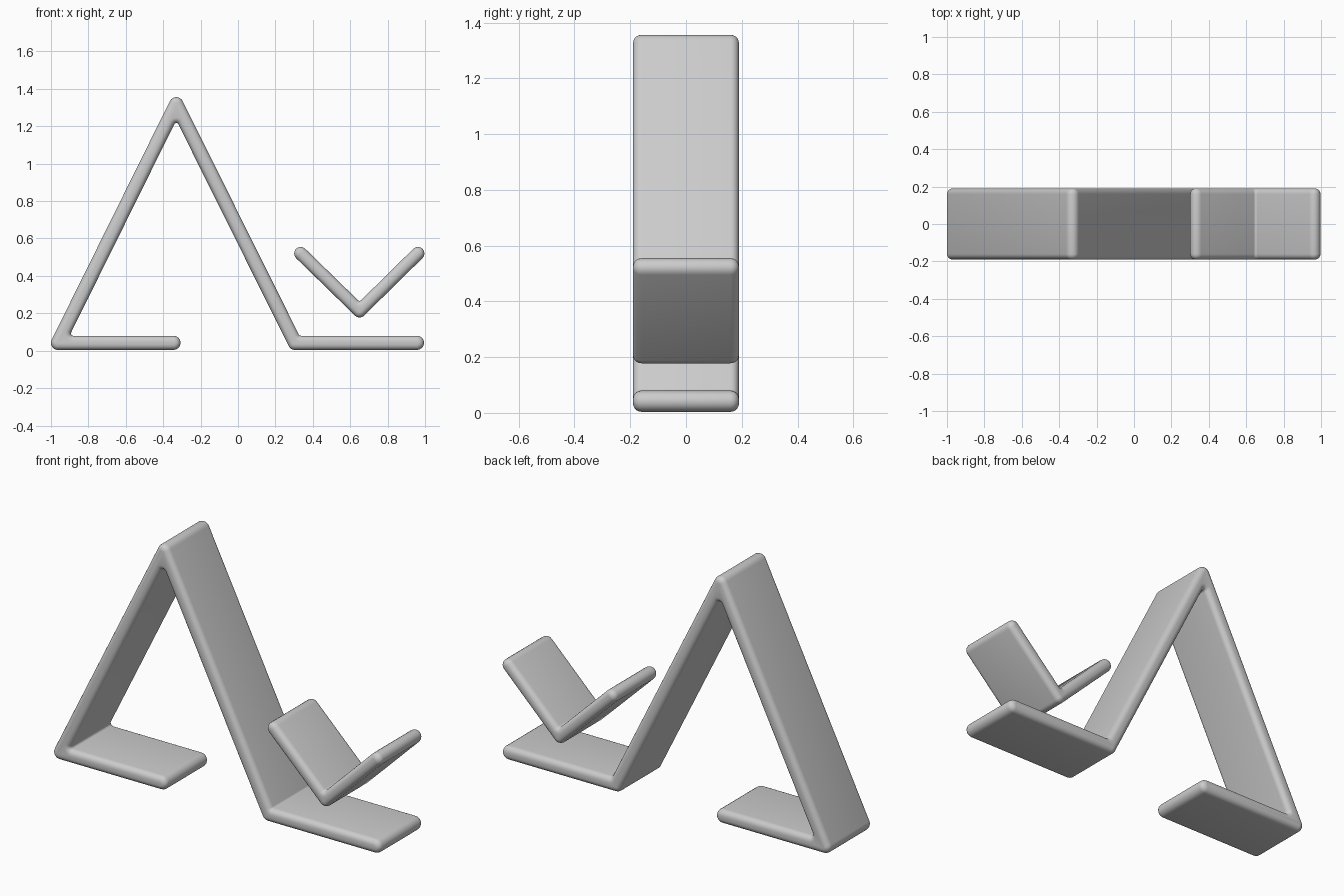
import bpy
import bmesh
import math
from mathutils import Vector, Matrix

if "Cube" in bpy.data.objects:
    bpy.data.objects.remove(bpy.data.objects["Cube"], do_unlink=True)

HALF_WIDTH = 0.19     # half depth of the strips along y
RIM = 0.03            # rounding of the long side edges
FILLET = 0.012        # inner bend radius
STEPS = 8

grey = bpy.data.materials.new("light_grey")
grey.use_nodes = True
colour = (0.6, 0.6, 0.6, 1)
grey.diffuse_color = colour
grey.node_tree.nodes["Principled BSDF"].inputs["Base Color"].default_value = colour


def outline(path, full, half):
    """Rounded outline at distance half around a bent centre line."""
    loop = [Vector(p) for p in path + path[-2:0:-1]]
    points = []
    for i, p in enumerate(loop):
        d0 = (p - loop[i - 1]).normalized()
        d1 = (loop[(i + 1) % len(loop)] - p).normalized()
        turn = math.atan2(d0.x * d1.y - d0.y * d1.x, d0.dot(d1))
        if d0.dot(d1) < -0.999:
            turn = -math.pi
        normal = Vector((-d0.y, d0.x))
        centre, radius = p, half
        if turn > 0:
            middle = Matrix.Rotation(turn / 2, 2) @ normal
            centre = p + middle * (full + FILLET) / math.cos(turn / 2)
            radius = half - full - FILLET
        for k in range(STEPS + 1):
            points.append(centre + radius * (Matrix.Rotation(turn * k / STEPS, 2) @ normal))
    return points


def bent_strip(name, path, full):
    """Loft the outline along y, shrinking it at both rims."""
    rim = []
    for k in range(6):
        a = math.pi / 2 * k / 5
        rim.append((full - RIM * (1 - math.cos(a)), HALF_WIDTH - RIM + RIM * math.sin(a)))
    sections = [(h, -y) for h, y in reversed(rim)] + rim
    bm = bmesh.new()
    rings = [[bm.verts.new((p.x, y, p.y)) for p in outline(path, full, h)]
             for h, y in sections]
    for a, b in zip(rings, rings[1:]):
        for i in range(len(a)):
            bm.faces.new((a[i - 1], a[i], b[i], b[i - 1]))
    bm.faces.new(rings[0])
    bm.faces.new(rings[-1])
    bmesh.ops.recalc_face_normals(bm, faces=bm.faces)
    mesh = bpy.data.meshes.new(name)
    bm.to_mesh(mesh)
    bm.free()
    mesh.materials.append(grey)
    obj = bpy.data.objects.new(name, mesh)
    bpy.context.collection.objects.link(obj)
    bpy.ops.object.select_all(action="DESELECT")
    obj.select_set(True)
    bpy.context.view_layer.objects.active = obj
    bpy.ops.object.shade_smooth_by_angle(angle=math.radians(40))


# Folded stand: short foot, two sloping legs, long foot
bent_strip("stand_frame",
           [(-0.345, 0.042), (-0.962, 0.042), (-0.33, 1.318), (0.305, 0.042), (0.957, 0.042)],
           0.038)

# Floating V-shaped cradle
bent_strip("v_cradle", [(0.335, 0.52), (0.65, 0.213), (0.962, 0.52)], 0.035)
